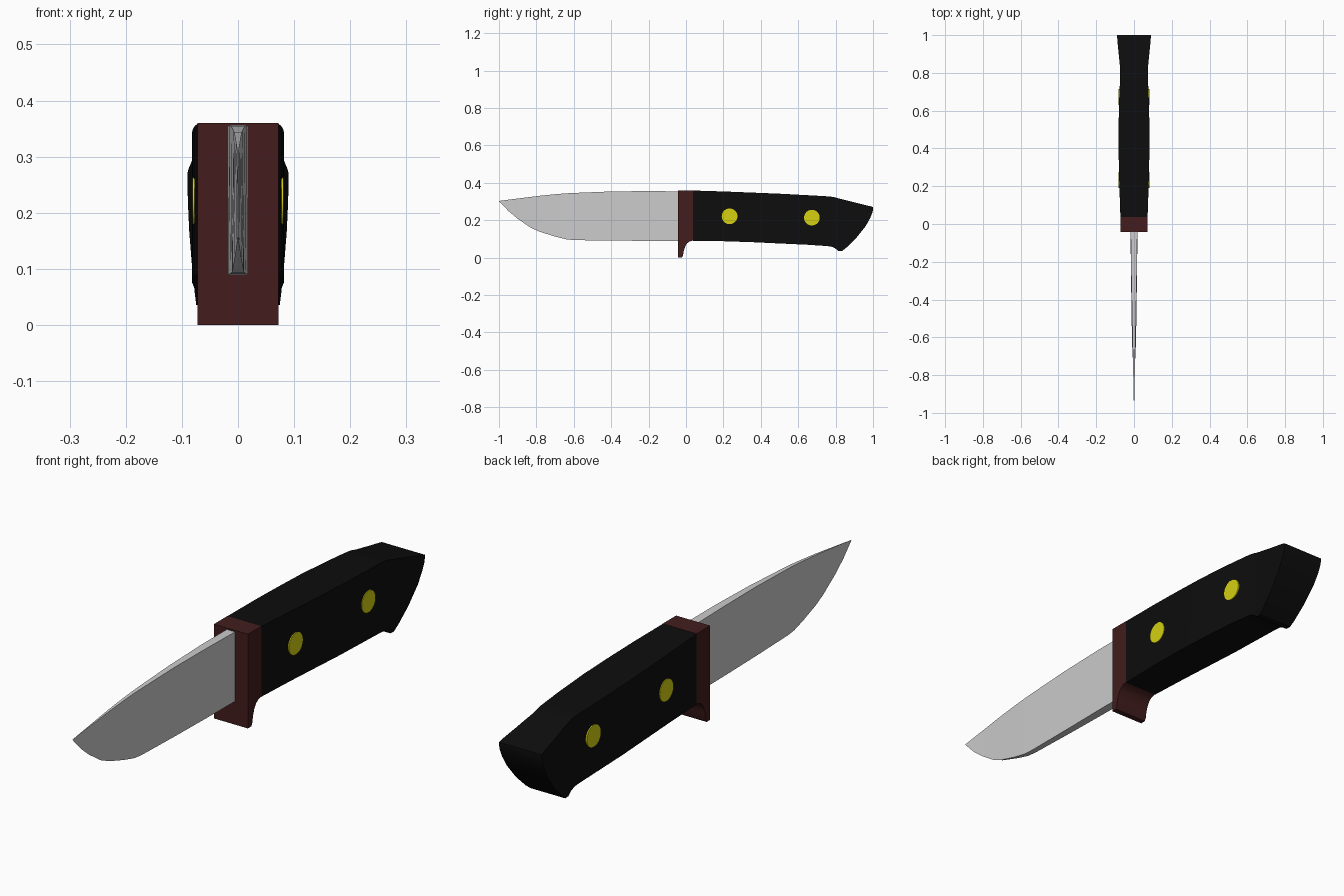
import bpy, bmesh
from math import pi
from mathutils import Matrix

if "Cube" in bpy.data.objects:
    bpy.data.objects.remove(bpy.data.objects["Cube"])


def finish(bm, name, color=None):
    bmesh.ops.remove_doubles(bm, verts=bm.verts, dist=0.0004)
    bmesh.ops.recalc_face_normals(bm, faces=bm.faces)
    mesh = bpy.data.meshes.new(name)
    bm.to_mesh(mesh)
    bm.free()
    ob = bpy.data.objects.new(name, mesh)
    bpy.context.collection.objects.link(ob)
    if color:
        mat = bpy.data.materials.new(name + "_colour")
        mat.diffuse_color = (*color, 1)
        mat.use_nodes = True
        mat.node_tree.nodes["Principled BSDF"].inputs["Base Color"].default_value = mat.diffuse_color
        mesh.materials.append(mat)
    bpy.context.view_layer.objects.active = ob
    ob.select_set(True)
    bpy.ops.object.shade_smooth_by_angle(angle=0.4)
    ob.select_set(False)
    return ob


def loft(name, stations, color=None):
    """Four-sided sections along y: (y, top z, top half width, bottom z, bottom half width)."""
    bm = bmesh.new()
    rings = [[bm.verts.new(p) for p in ((-wt, y, zt), (wt, y, zt), (wb, y, zb), (-wb, y, zb))]
             for y, zt, wt, zb, wb in stations]
    for a, b in zip(rings, rings[1:]):
        for i in range(4):
            j = (i + 1) % 4
            bm.faces.new((a[i], a[j], b[j], b[i]))
    bm.faces.new(rings[0])
    bm.faces.new(rings[-1])
    return finish(bm, name, color)


# Blade: tapers to the tip, sharp belly
loft("blade", [
    (-1.0, .303, 0, .303, 0), (-.95, .310, .001, .250, 0),
    (-.90, .316, .002, .208, 0), (-.83, .325, .0035, .160, 0),
    (-.78, .331, .0045, .138, .003), (-.70, .339, .006, .113, .007),
    (-.64, .344, .007, .098, .010), (-.60, .346, .008, .094, .011),
    (-.40, .354, .012, .091, .014), (-.2, .356, .016, .090, .017),
    (0, .354, .018, .089, .018)])

# Guard with a curved finger stop
G = .072
loft("guard", [(y, .36, G, zb, G) for y, zb in (
    (-.043, 0), (-.022, 0), (-.016, .012), (-.012, .037), (-.004, .061),
    (.006, .077), (.020, .087), (.038, .092))], (.056, .012, .012))

# Handle: swells in the middle, flares at the slanted butt
loft("handle", [(y, zt, w, zb, w) for y, zt, zb, w in (
    (.038, .359, .090, .072), (.20, .354, .088, .0775), (.35, .348, .083, .081),
    (.50, .342, .076, .082), (.65, .334, .069, .079), (.74, .329, .063, .075),
    (.775, .326, .060, .074), (.795, .323, .052, .073), (.815, .317, .036, .073),
    (.835, .312, .036, .0745), (.86, .306, .056, .077), (.91, .293, .105, .082),
    (.96, .281, .168, .087), (.985, .275, .212, .089), (.998, .271, .245, .090),
    (1.0, .270, .262, .090))], (.004, .004, .004))

# Rivets through the handle
for name, y, z in (("front_rivet", .233, .221), ("rear_rivet", .673, .214)):
    bm = bmesh.new()
    bmesh.ops.create_cone(bm, cap_ends=True, segments=32, radius1=.042, radius2=.042, depth=.163,
                          matrix=Matrix.Translation((0, y, z)) @ Matrix.Rotation(pi / 2, 4, 'Y'))
    finish(bm, name, (.66, .63, .006))
